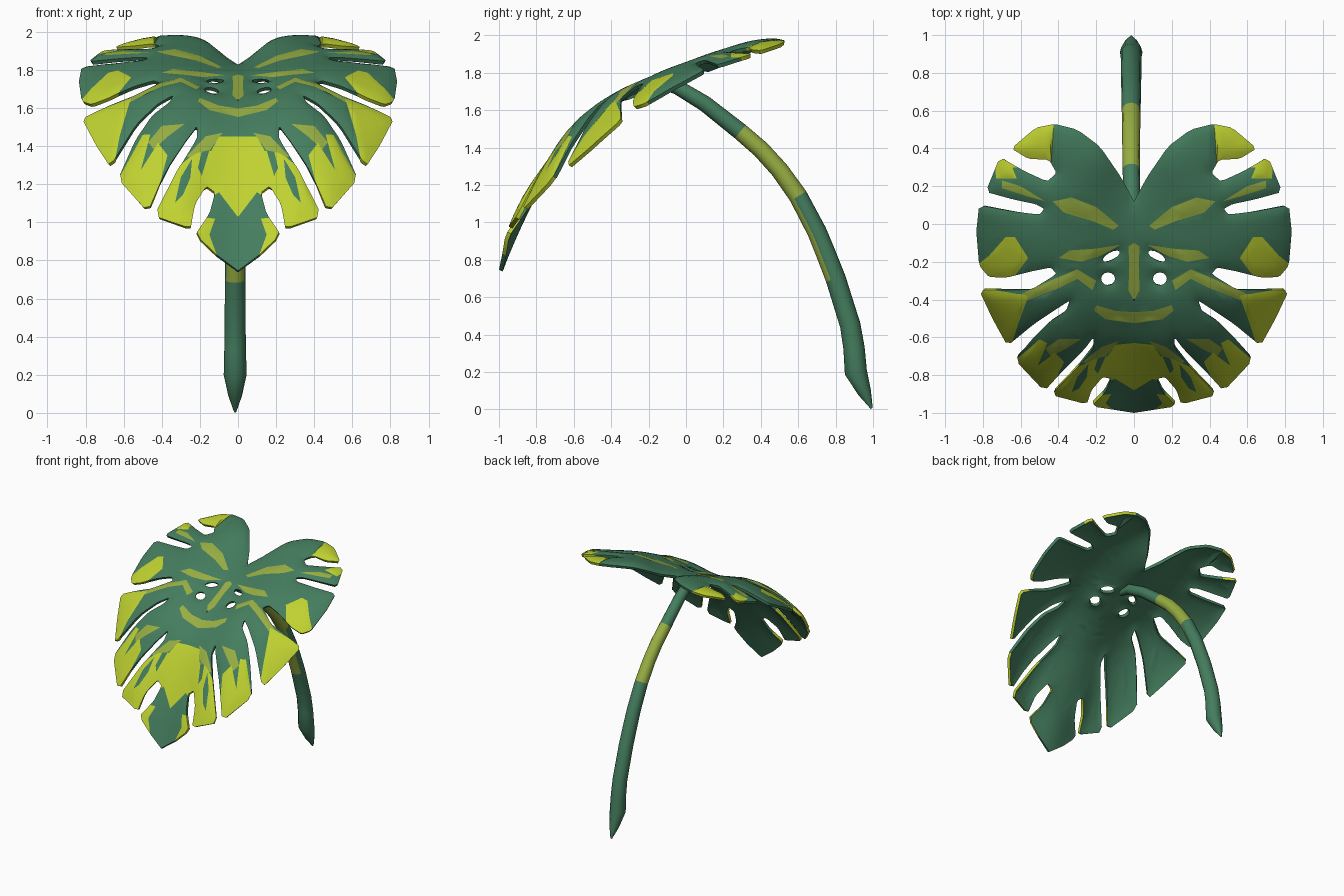
import bpy, bmesh, math
from mathutils import Vector
from mathutils.geometry import delaunay_2d_cdt

if "Cube" in bpy.data.objects:
    bpy.data.objects.remove(bpy.data.objects["Cube"])


def material(name, rgb):
    m = bpy.data.materials.new(name)
    m.diffuse_color = (*rgb, 1)
    m.use_nodes = True
    m.node_tree.nodes["Principled BSDF"].inputs["Base Color"].default_value = m.diffuse_color
    return m


GREEN = material("leaf green", (0.058, 0.205, 0.112))
YELLOW = material("variegated yellow", (0.52, 0.64, 0.03))
LIME = material("muted lime", (0.31, 0.42, 0.055))


def lerp(table, t):
    """Piecewise linear lookup in a list of (position, value)."""
    if t <= table[0][0]:
        return table[0][1]
    for (a, va), (b, vb) in zip(table, table[1:]):
        if t <= b:
            return va + (vb - va) * (t - a) / (b - a)
    return table[-1][1]


def inside(p, poly):
    hit = False
    for (ax, ay), (bx, by) in zip(poly, poly[1:] + poly[:1]):
        if (ay > p[1]) != (by > p[1]) and p[0] < ax + (bx - ax) * (p[1] - ay) / (by - ay):
            hit = not hit
    return hit


def edge_distance(p, polys):
    best = 9
    for poly in polys:
        for (ax, ay), (bx, by) in zip(poly, poly[1:] + poly[:1]):
            if ax == 0 and bx == 0:
                continue              # the midrib is not a free edge
            dx, dy = bx - ax, by - ay
            t = ((p[0] - ax) * dx + (p[1] - ay) * dy) / (dx * dx + dy * dy)
            t = max(0, min(1, t))
            best = min(best, math.hypot(p[0] - ax - t * dx, p[1] - ay - t * dy))
    return best


def soften(pts, c=0.13):
    """Cut every corner of an open line, keeping its ends."""
    out = [pts[0]]
    for i in range(1, len(pts) - 1):
        for q in (pts[i - 1], pts[i + 1]):
            out.append(tuple(pts[i][k] + (q[k] - pts[i][k]) * c for k in (0, 1)))
    return out + [pts[-1]]


# half outline of the leaf seen from above, notch to tip
outline = soften([
    (0, .12), (.07, .25), (.18, .41), (.30, .50), (.42, .53), (.52, .51), (.65, .40),
    (.56, .345), (.45, .34), (.41, .27), (.46, .225), (.58, .28), (.71, .355),
    (.785, .17), (.64, .13), (.52, .105), (.475, .08), (.50, .05), (.63, .065), (.82, .10),
    (.835, -.04), (.82, -.22), (.77, -.28), (.68, -.285), (.54, -.25), (.44, -.23),
    (.41, -.265), (.54, -.345), (.66, -.35), (.82, -.35), (.75, -.50), (.67, -.645),
    (.53, -.53), (.41, -.45), (.34, -.405), (.36, -.46), (.45, -.52), (.54, -.61), (.63, -.72),
    (.475, -.885), (.37, -.77), (.26, -.66), (.215, -.60), (.215, -.66), (.31, -.77), (.44, -.905),
    (.25, -.955), (.225, -.88), (.165, -.81), (.12, -.82), (.15, -.89), (.225, -.965), (0, -1)])


def oval(cx, cy, rx, ry, turn=0, n=12):
    c, s = math.cos(turn), math.sin(turn)
    ring = [(rx * math.cos(math.tau * i / n), ry * math.sin(math.tau * i / n)) for i in range(n)]
    return [(cx + c * u - s * v, cy + s * u + c * v) for u, v in ring]


holes = [oval(.137, -.29, .037, .034), oval(.12, -.17, .05, .02, -.5)]

# coloured patches on the upper face; later ones lie over earlier ones
patches = []


def paint(slot, *pts):
    patches.append((slot, list(pts)))


paint(2, (.08, -.01), (.2, .09), (.33, .14), (.43, .12), (.37, .06), (.22, .015), (.11, -.03))
paint(2, (0, -.10), (.03, -.12), (.025, -.22), (.03, -.35), (0, -.41))
paint(2, (0, -.467), (.1, -.46), (.2, -.43), (.21, -.46), (.15, -.505), (0, -.525))
paint(2, (.07, -.11), (.2, -.13), (.34, -.14), (.4, -.18), (.28, -.2), (.18, -.17))
paint(2, (.2, -.3), (.3, -.24), (.42, -.29), (.6, -.37), (.58, -.41), (.4, -.34), (.3, -.29), (.22, -.35))
paint(2, (.28, -.61), (.4, -.61), (.47, -.66), (.44, -.70), (.36, -.66))
paint(2, (.47, .12), (.6, .2), (.7, .23), (.7, .19), (.56, .145))
paint(1, (.42, .6), (.7, .5), (.7, .3), (.44, .3))
paint(1, (.62, .24), (.67, .36), (.74, .36), (.73, .24))
paint(1, (.56, -.18), (.63, -.07), (.68, -.07), (.77, -.17), (.86, -.24), (.75, -.32), (.65, -.3))
paint(1, (.56, -.38), (.62, -.37), (.85, -.33), (.85, -.5), (.66, -.68), (.62, -.55))
paint(1, (.65, -.74), (.5, -.61), (.46, -.63), (.51, -.75), (.42, -.68), (.37, -.73), (.46, -.92))
paint(2, (.08, -.62), (.17, -.65), (.27, -.73), (.2, -.76))
paint(1, (0, -.63), (.1, -.64), (.14, -.70), (.22, -.72), (.34, -.78), (.5, -.9), (.25, -1),
      (.16, -.84), (.1, -.82), (0, -.88))
paint(0, (.24, -.74), (.30, -.81), (.33, -.89), (.29, -.87), (.25, -.81))
paint(0, (.15, -.70), (.19, -.71), (.21, -.77), (.19, -.79))
paint(1, (.12, -.90), (.3, -.92), (.22, -1.01), (.08, -1.01), (.15, -.95))

# bent surface: midrib height, raised shoulders, drooping sides
MIDRIB = [(-1, .76), (-.87, 1.05), (-.75, 1.27), (-.635, 1.45), (-.52, 1.555), (-.41, 1.635),
          (-.1, 1.775), (.12, 1.84), (.35, 1.905), (.53, 1.935)]
SHOULDER = [(-1, .2), (-.7, .165), (-.4, .115), (0, .08), (.5, .075)]
SPREAD = [(-.95, .2), (-.75, .28), (-.1, .29), (.3, .15)]
DROOP = [(-.9, .6), (-.62, .63), (-.36, .32), (-.26, .27), (.1, .12), (.5, .14)]


def average(table, y):
    return sum(lerp(table, y + d) for d in (-.04, 0, .04)) / 3


def height(x, y, d):
    mid = average(MIDRIB, y) if -.95 < y < .45 else lerp(MIDRIB, y)
    shoulder = average(SHOULDER, y) * (1 - math.exp(-(x / average(SPREAD, y)) ** 2))
    return mid + shoulder - average(DROOP, y) * x * x - .018 * math.exp(-d / .03) + .004


# triangulate the half leaf along its outline, holes and colour borders
coords, edges = [], []
for poly in [outline] + holes + [p for _, p in patches]:
    start, n = len(coords), len(poly)
    coords += [Vector(p) for p in poly]
    edges += [(start + i, start + (i + 1) % n) for i in range(n)]
STEP = .026
borders = [p for _, p in patches]
for i in range(34):
    for j in range(62):
        p = (i * STEP, -1 + j * STEP)
        if (i == 0 and -.99 < p[1] < .11) or (inside(p, outline) and edge_distance(p, [outline] + holes) > .011
                                              and edge_distance(p, borders) > .008):
            coords.append(Vector(p))
verts, _, faces, *_ = delaunay_2d_cdt(coords, edges, [], 0, 1e-4)

bm = bmesh.new()
rims = [outline] + holes
bv = [bm.verts.new((v.x, v.y, height(v.x, v.y, edge_distance(v, rims)))) for v in verts]
for f in faces:
    c = sum((verts[i] for i in f), Vector((0, 0))) / len(f)
    if not inside(c, outline) or any(inside(c, h) for h in holes):
        continue
    face = bm.faces.new([bv[i] for i in f])
    for slot, poly in patches:
        if inside(c, poly):
            face.material_index = slot
bmesh.ops.delete(bm, geom=[v for v in bm.verts if not v.link_faces], context='VERTS')
bmesh.ops.dissolve_degenerate(bm, edges=bm.edges, dist=.004)
for f in bm.faces:
    f.normal_update()
    if f.normal.z < 0:
        f.normal_flip()


def finish(name, bm, mats, angle):
    me = bpy.data.meshes.new(name)
    bm.to_mesh(me)
    bm.free()
    ob = bpy.data.objects.new(name, me)
    bpy.context.collection.objects.link(ob)
    for m in mats:
        me.materials.append(m)
    if name == "leaf_blade":
        ob.modifiers.new("mirror", 'MIRROR').merge_threshold = .003
        sol = ob.modifiers.new("thickness", 'SOLIDIFY')
        sol.thickness, sol.offset = .022, -1
        sol.material_offset = 3       # underside is plain green
    bpy.ops.object.select_all(action='DESELECT')
    ob.select_set(True)
    bpy.context.view_layer.objects.active = ob
    bpy.ops.object.convert(target='MESH')
    bpy.ops.object.shade_smooth_by_angle(angle=math.radians(angle))
    return ob


finish("leaf_blade", bm, [GREEN, YELLOW, LIME, GREEN, GREEN, GREEN], 50)

# curved stalk: (y, z, radius) rings from the leaf down to the pointed foot
STALK = [(-.15, 1.735, .02), (-.05, 1.725, .04), (.1, 1.635, .043), (.29, 1.485, .046),
         (.40, 1.39, .047), (.50, 1.28, .048), (.60, 1.14, .05), (.70, .95, .052), (.745, .84, .053),
         (.80, .70, .054), (.878, .45, .055), (.898, .33, .057), (.908, .20, .06),
         (.955, .09, .036), (.993, .005, .006)]
SIDES = 12
bm = bmesh.new()
rings = []
for i, (y, z, r) in enumerate(STALK):
    a, b = STALK[max(i - 1, 0)], STALK[min(i + 1, len(STALK) - 1)]
    t = Vector((0, b[0] - a[0], b[1] - a[1])).normalized()
    n = Vector((0, -t.z, t.y))
    rings.append([bm.verts.new(Vector((-.015 * min(1, max(0, y + .1) * 3), y, z)) +
                               r * (math.cos(k) * Vector((1, 0, 0)) + math.sin(k) * n))
                  for k in (math.tau * s / SIDES for s in range(SIDES))])
for lo, hi in zip(rings, rings[1:]):
    for s in range(SIDES):
        e = (s + 1) % SIDES
        f = bm.faces.new((lo[s], lo[e], hi[e], hi[s]))
        c = f.calc_center_median()
        axis_y = sum(v.co.y for v in lo + hi) / (2 * SIDES)
        if .3 < axis_y < .58:
            f.material_index = 1      # pale band
        elif .58 < axis_y < .79 and c.y < axis_y - .02:
            f.material_index = 1      # pale streak on the inner side
bm.faces.new(rings[0])
bm.faces.new(rings[-1])
bmesh.ops.recalc_face_normals(bm, faces=bm.faces)
finish("stalk", bm, [GREEN, LIME], 50)
